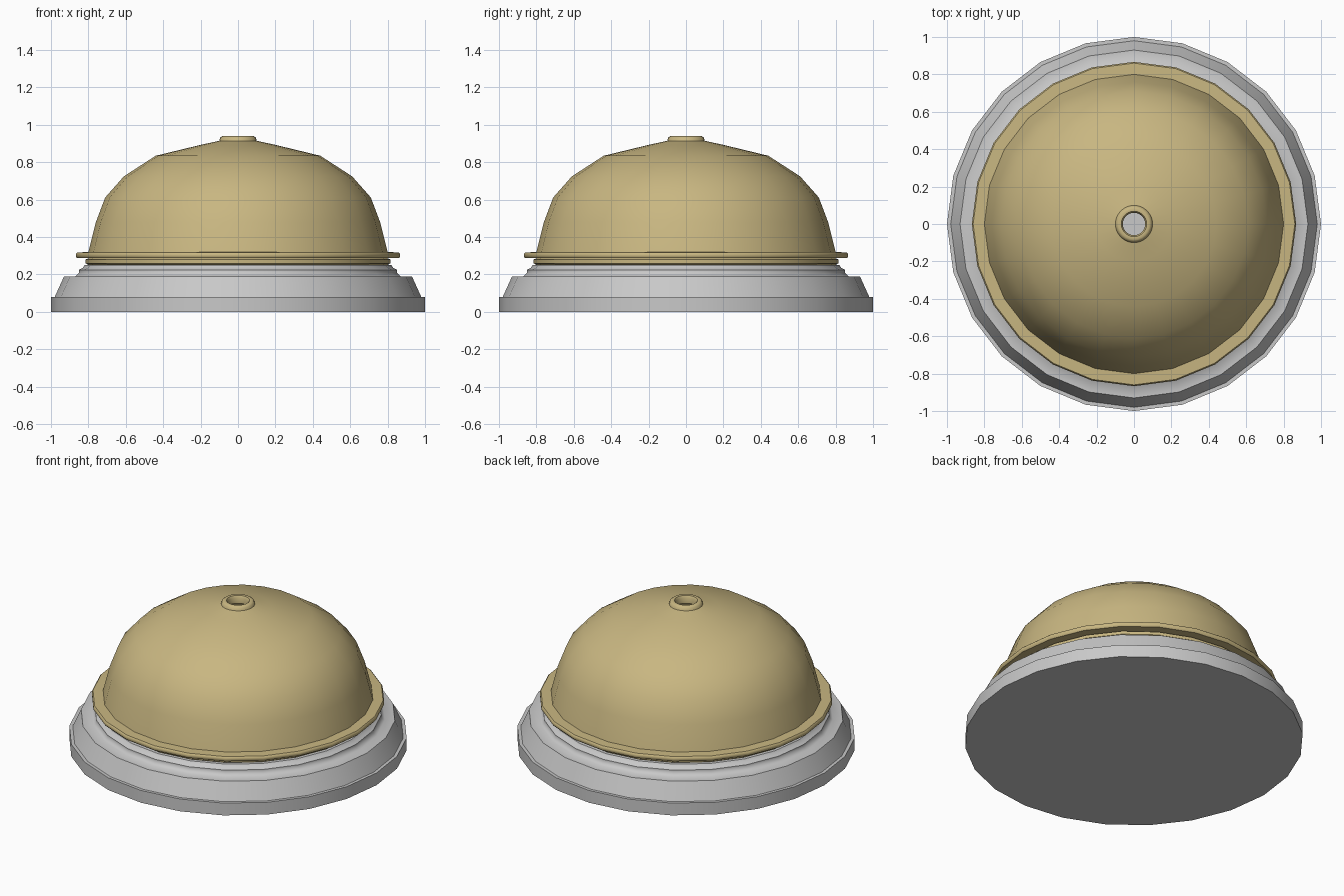
import bpy
import math

SIDES = 24

cube = bpy.data.objects.get("Cube")
if cube:
    bpy.data.objects.remove(cube, do_unlink=True)


def make_material(name, rgb):
    mat = bpy.data.materials.new(name)
    mat.use_nodes = True
    mat.diffuse_color = (*rgb, 1)
    mat.node_tree.nodes["Principled BSDF"].inputs["Base Color"].default_value = (*rgb, 1)
    return mat


def lathe(name, profile, mat, closed=False, angle=35):
    """Spin a (radius, height) profile round z; cap open ends unless closed."""
    verts = [(r * math.cos(math.tau * i / SIDES), r * math.sin(math.tau * i / SIDES), z)
             for r, z in profile for i in range(SIDES)]
    rows = len(profile)
    faces = []
    for row in range(rows if closed else rows - 1):
        a, b = row * SIDES, (row + 1) % rows * SIDES
        for i in range(SIDES):
            j = (i + 1) % SIDES
            faces.append((a + i, a + j, b + j, b + i))
    if not closed:
        faces.append(tuple(reversed(range(SIDES))))
        faces.append(tuple(range((rows - 1) * SIDES, rows * SIDES)))
    mesh = bpy.data.meshes.new(name)
    mesh.from_pydata(verts, [], faces)
    mesh.materials.append(mat)
    obj = bpy.data.objects.new(name, mesh)
    bpy.context.collection.objects.link(obj)
    bpy.ops.object.select_all(action="DESELECT")
    obj.select_set(True)
    bpy.context.view_layer.objects.active = obj
    bpy.ops.object.shade_smooth_by_angle(angle=math.radians(angle))
    return obj


steel = make_material("light grey metal", (0.58, 0.58, 0.58))
brass = make_material("pale brass", (0.58, 0.47, 0.22))

# Solid stepped base
lathe("base", [(1, 0), (1, 0.08), (0.98, 0.08), (0.93, 0.19), (0.87, 0.19),
               (0.85, 0.21), (0.85, 0.225), (0.83, 0.235), (0.82, 0.25)], steel, angle=50)

# Dome shell: outer wall with rim flange and top collar, then the inner wall
outer = [(0.80, 0.25), (0.815, 0.26), (0.815, 0.28), (0.80, 0.287),
         (0.86, 0.287), (0.867, 0.295), (0.867, 0.31), (0.86, 0.318), (0.80, 0.32),
         (0.76, 0.48), (0.71, 0.612), (0.61, 0.725), (0.44, 0.835), (0.20, 0.893),
         (0.10, 0.915), (0.095, 0.932), (0.083, 0.94), (0.068, 0.938), (0.06, 0.925)]
inner = [(0.06, 0.89), (0.20, 0.868), (0.43, 0.81), (0.59, 0.705), (0.685, 0.60),
         (0.735, 0.47), (0.775, 0.32), (0.775, 0.25)]
lathe("dome", outer + inner, brass, closed=True, angle=45)
